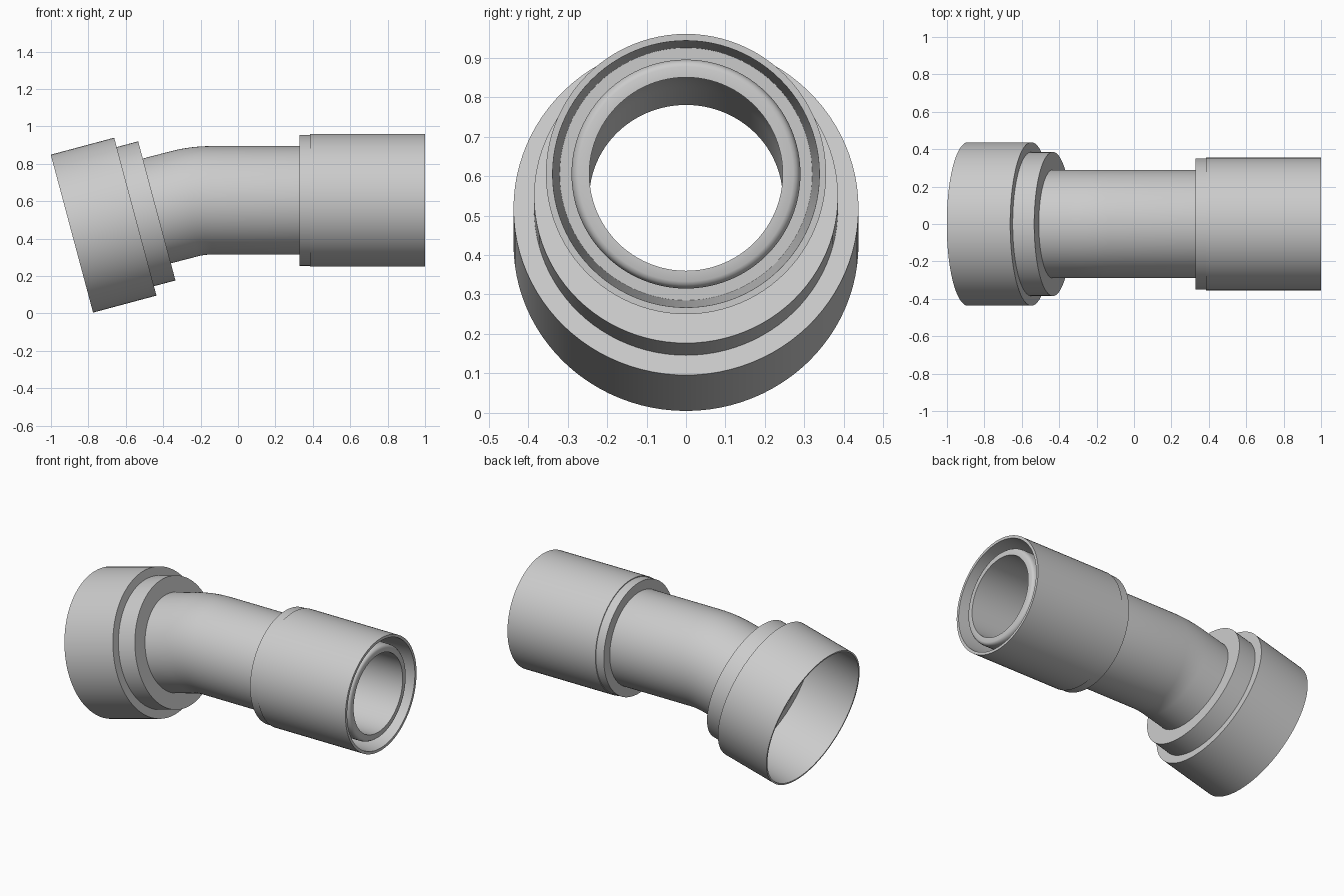
import bpy, bmesh, math
from mathutils import Vector, Matrix

if "Cube" in bpy.data.objects:
    bpy.data.objects.remove(bpy.data.objects["Cube"])

SIDES = 96
TILT = math.radians(15)
AXIS_Z = 0.605                       # height of the straight axis
MOUTH = Vector((-0.888, 0, 0.427))   # centre of the tilted open end
PIPE_R, BORE_R = 0.29, 0.245

grey = bpy.data.materials.new("light_grey")
grey.use_nodes = True
colour = (0.6, 0.6, 0.6, 1)
grey.diffuse_color = colour
grey.node_tree.nodes["Principled BSDF"].inputs["Base Color"].default_value = colour


def loft(name, stations):
    """Join rings (centre, tilt, radius) into a closed tubular shell."""
    bm = bmesh.new()
    rings = []
    for centre, tilt, radius in stations:
        turn = Matrix.Rotation(-tilt, 3, 'Y')
        ring = []
        for i in range(SIDES):
            a = math.tau * i / SIDES
            offset = Vector((0, math.cos(a), math.sin(a))) * radius
            ring.append(bm.verts.new(centre + turn @ offset))
        rings.append(ring)
    for k, ring in enumerate(rings):
        after = rings[(k + 1) % len(rings)]
        for i in range(SIDES):
            j = (i + 1) % SIDES
            bm.faces.new((ring[i], ring[j], after[j], after[i]))
    bmesh.ops.recalc_face_normals(bm, faces=bm.faces)
    mesh = bpy.data.meshes.new(name)
    bm.to_mesh(mesh)
    bm.free()
    mesh.materials.append(grey)
    obj = bpy.data.objects.new(name, mesh)
    bpy.context.collection.objects.link(obj)
    bpy.ops.object.select_all(action='DESELECT')
    obj.select_set(True)
    bpy.context.view_layer.objects.active = obj
    bpy.ops.object.shade_smooth_by_angle(angle=math.radians(30))
    return obj


def lathe(name, profile, origin, tilt):
    """Turn a closed (distance, radius) profile about a tilted axis."""
    axis = Vector((math.cos(tilt), 0, math.sin(tilt)))
    return loft(name, [(origin + axis * d, tilt, r) for d, r in profile])


# Tilted socket with its stepped collar
lathe("tilted_socket", [
    (0, 0.437), (0.351, 0.437), (0.351, 0.385), (0.47, 0.385),
    (0.47, 0.27), (0.455, 0.27), (0.455, 0.365), (0.335, 0.365),
    (0.335, 0.42), (0, 0.427)], MOUTH, TILT)

# Bent pipe: centreline from the socket floor, round the bend, to the spigot
bend_r, bend_x, steps = 0.58, -0.142, 10
axis = Vector((math.cos(TILT), 0, math.sin(TILT)))
line = [(MOUTH + axis * 0.45, TILT)]
for k in range(steps + 1):
    a = TILT * (1 - k / steps)
    line.append((Vector((bend_x - bend_r * math.sin(a), 0,
                         AXIS_Z - bend_r * (1 - math.cos(a)))), a))
tip = [(0.955, PIPE_R), (0.968, 0.287), (0.976, 0.281), (0.98, 0.272),
       (0.98, BORE_R)]
stations = [(c, a, PIPE_R) for c, a in line]
stations += [(Vector((x, 0, AXIS_Z)), 0, r) for x, r in tip]
stations += [(c, a, BORE_R) for c, a in reversed(line)]
loft("bent_pipe", stations)

# Straight sleeve around the pipe end, open towards the right
lathe("straight_sleeve", [
    (0.385, 0.355), (1, 0.355), (1, 0.338), (0.41, 0.32),
    (0.41, 0.27), (0.385, 0.27)], Vector((0, 0, AXIS_Z)), 0)

# Narrow collar behind the sleeve
lathe("sleeve_collar", [
    (0.33, 0.35), (0.385, 0.35), (0.385, 0.27), (0.33, 0.27)],
    Vector((0, 0, AXIS_Z)), 0)
